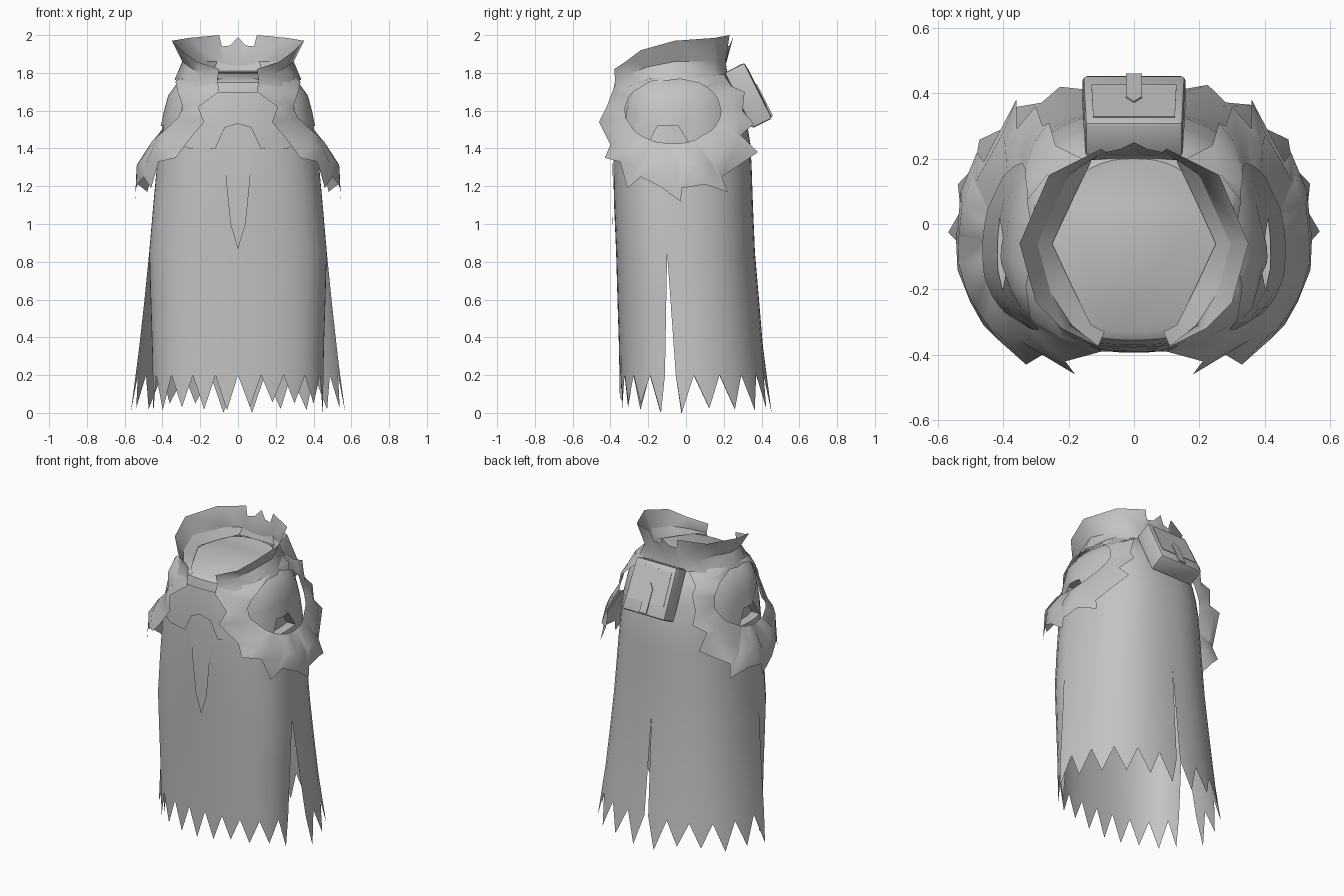
import bpy, bmesh, math, random
from mathutils import Vector, Matrix

if "Cube" in bpy.data.objects:
    bpy.data.objects.remove(bpy.data.objects["Cube"])

random.seed(4)
cloth = bpy.data.materials.new("grey_cloth")
cloth.diffuse_color = (0.55, 0.55, 0.55, 1)
cloth.use_nodes = True
cloth.node_tree.nodes["Principled BSDF"].inputs["Base Color"].default_value = cloth.diffuse_color

# Robe profile: z, half width, front half width, front y, back y
PROFILE = [(0.0, .57, .45, -.35, .455), (.2, .54, .45, -.35, .42), (.5, .505, .46, -.36, .395),
           (.85, .47, .47, -.37, .365), (1.2, .44, .44, -.385, .35), (1.4, .42, .42, -.385, .345),
           (1.55, .405, .405, -.38, .32), (1.68, .37, .37, -.37, .29),
           (1.75, .32, .32, -.355, .25), (1.79, .25, .25, -.33, .20)]
YC, P, SLIT = -.10, 2.4, .85


def section(z):
    z = min(max(z, 0), 1.79)
    for a, b in zip(PROFILE, PROFILE[1:]):
        if z <= b[0]:
            t = (z - a[0]) / (b[0] - a[0])
            return [a[i] + (b[i] - a[i]) * t for i in range(1, 5)]


def surface(theta, z):
    wide, wide_front, yf, yb = section(z)
    c, s = math.cos(theta), math.sin(theta)
    hx = wide_front if s < -1e-6 else wide
    ry = (YC - yf) if s < 0 else (yb - YC)
    return Vector((hx * math.copysign(abs(c) ** (2 / P), c),
                   YC + ry * math.copysign(abs(s) ** (2 / P), s), z))


def even_angles(start, end, n, z=.6):
    """Angles that cut the outline into n pieces of equal length."""
    m = 400
    th = [start + (end - start) * i / m for i in range(m + 1)]
    pts = [surface(t, z) for t in th]
    acc = [0]
    for a, b in zip(pts, pts[1:]):
        acc.append(acc[-1] + (b - a).length)
    out = [th[next(j for j in range(m + 1) if acc[j] >= acc[-1] * i / n - 1e-9)] for i in range(n)]
    return out + [end]


def body_x(y, z):
    wide, _, yf, yb = section(z)
    ry = (YC - yf) if y < YC else (yb - YC)
    return wide * max(0, 1 - abs((y - YC) / ry) ** P) ** (1 / P)


def front_y(x, z):
    _, wide_front, yf, _ = section(z)
    return YC - (YC - yf) * max(0, 1 - abs(x / wide_front) ** P) ** (1 / P)


def add_grid(bm, rows, closed=False):
    vs = [[bm.verts.new(p) for p in row] for row in rows]
    n = len(rows[0])
    for a, b in zip(vs, vs[1:]):
        for i in range(n if closed else n - 1):
            j = (i + 1) % n
            bm.faces.new((a[i], a[j], b[j], b[i]))


def finish(bm, name, angle=40):
    bmesh.ops.remove_doubles(bm, verts=bm.verts, dist=.0015)
    bmesh.ops.recalc_face_normals(bm, faces=bm.faces)
    me = bpy.data.meshes.new(name)
    bm.to_mesh(me)
    bm.free()
    me.materials.append(cloth)
    ob = bpy.data.objects.new(name, me)
    bpy.context.collection.objects.link(ob)
    bpy.ops.object.select_all(action='DESELECT')
    ob.select_set(True)
    bpy.context.view_layer.objects.active = ob
    bpy.ops.object.shade_smooth_by_angle(angle=math.radians(angle))


# Robe: front panel and two back panels, joined above the slits, ragged hem
ROWS = [.35, .6, SLIT, 1.1, 1.3, 1.42, 1.52, 1.6, 1.68, 1.75, 1.79]
bm = bmesh.new()
for start, end, n in ((-math.pi, 0, 20), (0, math.pi / 2, 12), (math.pi / 2, math.pi, 12)):
    th = even_angles(start, end, n)
    hem = [.2 if i % 2 == 0 else random.uniform(.01, .06) for i in range(n + 1)]
    hem[1] = hem[-2] = 0.0
    rows = []
    for r in [None] + ROWS:
        row = []
        for i, t in enumerate(th):
            z = hem[i] if r is None else r
            if start < 0:
                t = min(max(t, -math.pi + 1e-5), -1e-5)
            p = surface(t, z)
            k = max(0, SLIT - z) / SLIT
            if i in (0, n):
                if start < 0:
                    p.y = YC - .015 * k
                elif abs(t - math.pi / 2) < .01:
                    p.x += .018 * k * (1 if start == 0 else -1)
                else:
                    p.y += .06 * k
            if r == 1.79:
                p.z += (p.y + .06) * .08
            row.append(p)
        rows.append(row)
    add_grid(bm, rows)
bmesh.ops.remove_doubles(bm, verts=bm.verts, dist=.0015)
# Neck floor
rim = [e for e in bm.edges if e.is_boundary and min(v.co.z for v in e.verts) > 1.74]
bmesh.ops.edgeloop_fill(bm, edges=rim)
# Recessed arched arm openings
for s in (1, -1):
    arm = [f for f in bm.faces if f.calc_center_median().x * s > .3
           and 1.42 < f.calc_center_median().z < 1.52 and abs(f.calc_center_median().y + .08) < .1]
    for v in {v for f in arm for v in f.verts}:
        if v.co.z > 1.5 and abs(v.co.y - YC) > .03:
            v.co.y = YC + (v.co.y - YC) * .5
    ext = bmesh.ops.extrude_face_region(bm, geom=arm)["geom"]
    bmesh.ops.delete(bm, geom=[f for f in arm if f.is_valid], context='FACES')
    bmesh.ops.translate(bm, verts=[v for v in ext if isinstance(v, bmesh.types.BMVert)], vec=(-.06 * s, 0, 0))
finish(bm, "robe")

# Vest front with arched lower edge
bm = bmesh.new()
xs = [-.30, -.26, -.12, -.07, 0, .07, .12, .26, .30]
low = [1.42, 1.4, 1.4, 1.51, 1.53, 1.51, 1.4, 1.4, 1.42]
add_grid(bm, [[Vector((x, front_y(x, l + (1.7 - l) * t) - .01, l + (1.7 - l) * t))
               for x, l in zip(xs, low)] for t in (0, .33, .66, 1)])
finish(bm, "vest_front")

# Pointed cloth tongue on the front
bm = bmesh.new()
add_grid(bm, [[Vector((x, front_y(x, z) - o, z)) for x in (-w, 0, w)]
              for w, z, o in ((.08, 1.42, .004), (.06, 1.2, .008), (.04, 1.0, .014), (.001, .87, .018))])
finish(bm, "front_tongue")

# Ragged shoulder capes, a ring around each arm
CAPE = [(.25, .12, 1.80), (.16, .20, 1.79), (.24, .24, 1.73), (.26, .31, 1.70), (.28, .30, 1.60),
        (.30, .36, 1.53), (.36, .29, 1.47), (.36, .38, 1.38), (.46, .19, 1.25), (.48, .22, 1.17),
        (.53, .10, 1.21), (.54, -.02, 1.19), (.545, -.03, 1.12), (.54, -.14, 1.2), (.50, -.24, 1.25),
        (.46, -.31, 1.19), (.42, -.35, 1.33), (.33, -.43, 1.35), (.28, -.40, 1.42), (.18, -.46, 1.54),
        (.21, -.42, 1.62), (.10, -.39, 1.70), (.13, -.375, 1.74), (.28, -.2, 1.77), (.29, -.06, 1.79)]
for side, name in ((1, "right_shoulder_cape"), (-1, "left_shoulder_cape")):
    rings = [[], [], []]
    for p in CAPE:
        o = Vector(p)
        a = math.atan2((o.z - 1.6) / .18, (o.y + .07) / .255)
        y, z = -.07 + .255 * math.cos(a), 1.6 + .175 * math.sin(a)
        down = max(0, -math.sin(a))
        i = Vector((body_x(y, z) + .03 + .015 * down, y, z))
        m = (i + o) / 2
        m += Vector((m.x, m.y + .05, 0)).normalized() * (.015 + .02 * down)
        for ring, q in zip(rings, (i, m, o)):
            ring.append(Vector((q.x * side, q.y, q.z)))
    bm = bmesh.new()
    add_grid(bm, rings, closed=True)
    finish(bm, name, 50)

# High collar, open at the front, with notches and a spike at the back
TOP = [(.0, .25, 1.99), (.04, .23, 1.945), (.085, .22, 1.94), (.10, .23, 2.0), (.26, .15, 1.985),
       (.35, -.06, 1.97), (.30, -.24, 1.92), (.22, -.32, 1.86), (.10, -.38, 1.82)]
MID = [(.0, .21, 1.84), (.04, .21, 1.84), (.08, .21, 1.85), (.11, .21, 1.86), (.20, .15, 1.86),
       (.295, -.06, 1.86), (.255, -.21, 1.83), (.19, -.31, 1.79), (.11, -.375, 1.76)]
LOW = [(.0, .22, 1.79), (.05, .22, 1.79), (.09, .22, 1.79), (.13, .21, 1.79), (.24, .15, 1.785),
       (.335, -.06, 1.765), (.30, -.22, 1.74), (.22, -.34, 1.72), (.10, -.385, 1.71)]
FLOOR = [(.0, .2, 1.81), (.04, .2, 1.81), (.08, .2, 1.81), (.13, .195, 1.81), (.19, .07, 1.81),
         (.25, -.06, 1.80), (.19, -.19, 1.79), (.13, -.31, 1.775), (.09, -.33, 1.77)]
for name, rows in (("collar", (LOW, MID, TOP)), ("collar_lining", (FLOOR, MID))):
    bm = bmesh.new()
    for s in (1, -1):
        add_grid(bm, [[Vector((x * s, y, z)) for x, y, z in row] for row in rows])
    finish(bm, name)

# Tilted back pouch
tilt = Matrix.Translation((0, .33, 1.68)) @ Matrix.Rotation(math.radians(26.6), 4, 'X')
bm = bmesh.new()
bmesh.ops.create_cube(bm, size=1, matrix=Matrix.Diagonal((.315, .12, .33, 1)))
for v in bm.verts:
    v.co.x *= .95 if v.co.z > 0 else 1.0
bmesh.ops.bevel(bm, geom=bm.edges[:], offset=.014, segments=2, profile=.5, affect='EDGES')
bm.transform(tilt)
finish(bm, "back_pouch", 40)


# Pouch flap and pointed strap as thin plates
def plate(name, pts, y, thick):
    bm = bmesh.new()
    f = bm.faces.new([bm.verts.new((x, y, z)) for x, z in pts])
    ext = bmesh.ops.extrude_face_region(bm, geom=[f])["geom"]
    bmesh.ops.translate(bm, verts=[v for v in ext if isinstance(v, bmesh.types.BMVert)], vec=(0, thick, 0))
    bm.transform(tilt)
    finish(bm, name, 30)


plate("pouch_flap", [(-.13, -.09), (.13, -.09), (.125, .13), (-.125, .13)], .058, .005)
plate("pouch_strap", [(-.025, -.155), (.025, -.155), (.025, .0), (0, .035), (-.025, .0)], .060, .008)
